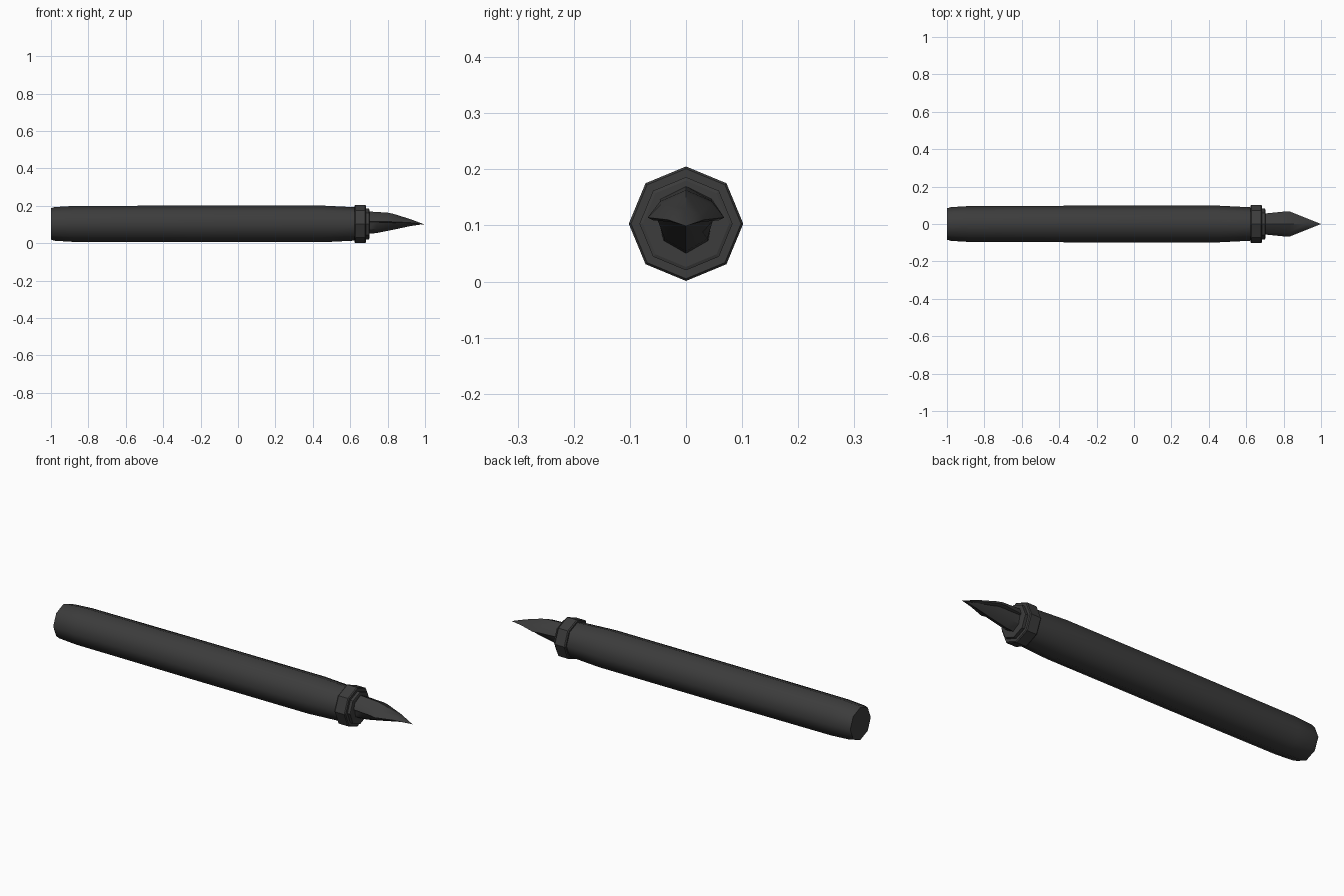
import bpy, bmesh, math
from mathutils import Vector

if "Cube" in bpy.data.objects:
    bpy.data.objects.remove(bpy.data.objects["Cube"])

AXIS_Z = 0.103
ink = bpy.data.materials.new("dark_grey")
ink.diffuse_color = (0.045, 0.045, 0.045, 1)
ink.use_nodes = True
ink.node_tree.nodes["Principled BSDF"].inputs["Base Color"].default_value = ink.diffuse_color


def loft(name, rings, tip=None, smooth=None):
    """Skin closed rings of points in order, capping the ends (or ending in a tip)."""
    bm = bmesh.new()
    loops = [[bm.verts.new(p) for p in ring] for ring in rings]
    n = len(loops[0])
    for a, b in zip(loops, loops[1:]):
        for i in range(n):
            j = (i + 1) % n
            bm.faces.new((a[i], a[j], b[j], b[i]))
    bm.faces.new(loops[0])
    if tip:
        t = bm.verts.new(tip)
        for i in range(n):
            bm.faces.new((loops[-1][i], loops[-1][(i + 1) % n], t))
    else:
        bm.faces.new(loops[-1])
    bmesh.ops.recalc_face_normals(bm, faces=bm.faces)
    me = bpy.data.meshes.new(name)
    bm.to_mesh(me)
    bm.free()
    me.materials.append(ink)
    ob = bpy.data.objects.new(name, me)
    bpy.context.collection.objects.link(ob)
    if smooth:
        bpy.ops.object.select_all(action='DESELECT')
        ob.select_set(True)
        bpy.context.view_layer.objects.active = ob
        bpy.ops.object.shade_smooth_by_angle(angle=math.radians(smooth))
    return ob


def turned(name, profile, smooth=None):
    """Eight-sided turned part along x from (x, radius) pairs."""
    rings = [[Vector((x, r * math.sin(k * math.pi / 4), AXIS_Z + r * math.cos(k * math.pi / 4)))
              for k in range(8)] for x, r in profile]
    return loft(name, rings, smooth=smooth)


def section(x, half):
    """Mirror a half outline (first and last points on the centre line)."""
    pts = half + [(-y, z) for y, z in half[-2:0:-1]]
    return [(x, y, z) for y, z in pts]


# barrel of the pen
turned("barrel", [(-1.0, 0.084), (-0.98, 0.090), (-0.88, 0.096), (-0.24, 0.098),
                  (0.45, 0.098), (0.63, 0.089)], smooth=50)

# collar and stepped ring around the nib socket
turned("collar", [(0.622, 0.097), (0.627, 0.102), (0.68, 0.102), (0.685, 0.098)])
turned("socket_ring", [(0.68, 0.083), (0.70, 0.083), (0.702, 0.077)])

# curved nib plate: outline runs top centre, shoulder, wing, underside
loft("nib", [
    section(0.69, [(0, 0.170), (0.046, 0.147), (0.055, 0.116), (0.047, 0.113), (0, 0.125)]),
    section(0.80, [(0, 0.163), (0.046, 0.143), (0.066, 0.117), (0.056, 0.111), (0, 0.118)]),
    section(0.83, [(0, 0.157), (0.044, 0.138), (0.068, 0.114), (0.058, 0.109), (0, 0.115)]),
    section(0.92, [(0, 0.129), (0.024, 0.120), (0.032, 0.110), (0.026, 0.106), (0, 0.106)]),
], tip=(1.0, 0, 0.099), smooth=40)

# ink feed under the nib
loft("feed", [
    section(0.69, [(0, 0.130), (0.048, 0.116), (0.040, 0.072), (0, 0.049)]),
    section(0.74, [(0, 0.126), (0.050, 0.116), (0.038, 0.076), (0, 0.054)]),
    section(0.83, [(0, 0.120), (0.052, 0.113), (0.030, 0.088), (0, 0.072)]),
    section(0.92, [(0, 0.110), (0.022, 0.109), (0.012, 0.100), (0, 0.091)]),
], tip=(0.98, 0, 0.100), smooth=40)
